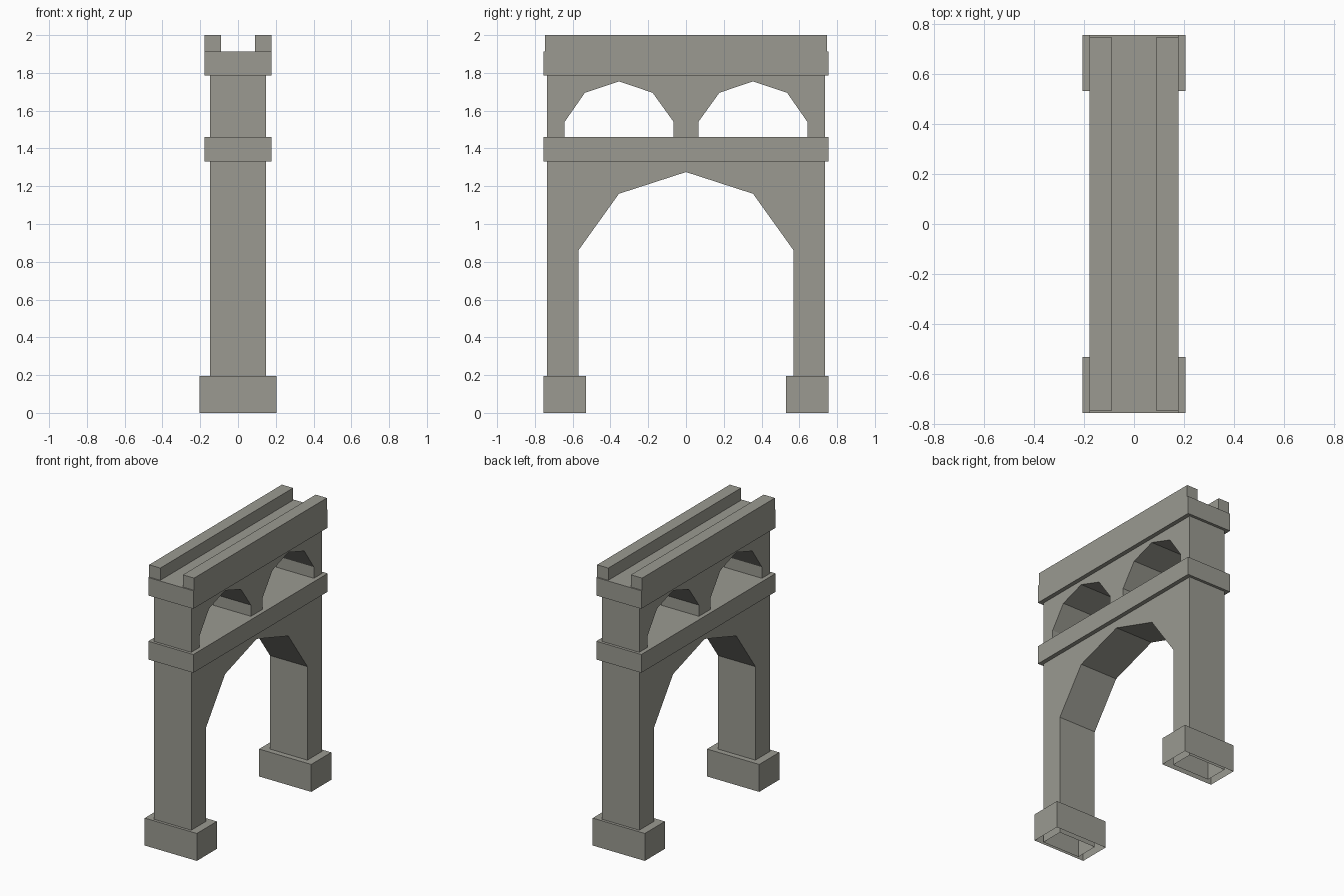
import bpy, bmesh

if "Cube" in bpy.data.objects:
    bpy.data.objects.remove(bpy.data.objects["Cube"])

stone = bpy.data.materials.new("grey_stone")
stone.diffuse_color = (0.325, 0.323, 0.283, 1)
stone.use_nodes = True
stone.node_tree.nodes["Principled BSDF"].inputs["Base Color"].default_value = stone.diffuse_color


def finish(name, bm, open_bottom=False):
    bmesh.ops.recalc_face_normals(bm, faces=bm.faces[:])
    if open_bottom:
        ground = [f for f in bm.faces if all(v.co.z < 1e-4 for v in f.verts)]
        bmesh.ops.delete(bm, geom=ground, context='FACES')
    mesh = bpy.data.meshes.new(name)
    bm.to_mesh(mesh)
    bm.free()
    mesh.materials.append(stone)
    obj = bpy.data.objects.new(name, mesh)
    bpy.context.collection.objects.link(obj)
    return obj


def box(name, x, y, z, open_bottom=False):
    """Box from (min, max) ranges."""
    bm = bmesh.new()
    bmesh.ops.create_cube(bm, size=1)
    for v in bm.verts:
        v.co = [r[0] if c < 0 else r[1] for c, r in zip(v.co, (x, y, z))]
    return finish(name, bm, open_bottom)


def wall(name, profile, half_x, open_bottom=False):
    """Extrude a (y, z) outline through the thickness of the wall."""
    bm = bmesh.new()
    face = bm.faces.new([bm.verts.new((-half_x, y, z)) for y, z in profile])
    ext = bmesh.ops.extrude_face_region(bm, geom=[face], use_keep_orig=True)
    verts = [g for g in ext["geom"] if isinstance(g, bmesh.types.BMVert)]
    bmesh.ops.translate(bm, verts=verts, vec=(2 * half_x, 0, 0))
    return finish(name, bm, open_bottom)


def mirror(points):
    return [(-y, z) for y, z in reversed(points)]


# Two tall pillars joined by the large faceted arch
half = [(0, 1.275), (0.355, 1.16), (0.57, 0.86), (0.57, 0),
        (0.735, 0), (0.735, 1.33)]
wall("main_arch", half + mirror(half[1:]), 0.147, True)

# Upper arcade with two small faceted openings
window = [(0.065, 1.46), (0.065, 1.54), (0.177, 1.695), (0.355, 1.755),
          (0.535, 1.695), (0.643, 1.54), (0.643, 1.46)]
half = window + [(0.735, 1.46), (0.735, 1.785)]
wall("upper_arcade", half + mirror(half), 0.147)

# Bands across the wall
box("middle_cornice", (-0.177, 0.177), (-0.755, 0.755), (1.33, 1.46))
box("top_deck", (-0.177, 0.177), (-0.755, 0.755), (1.785, 1.913))

# Parapets along both edges, and pillar feet open underneath
for s, side in ((-1, "left"), (1, "right")):
    box(side + "_parapet", sorted((s * 0.089, s * 0.177)),
        (-0.746, 0.746), (1.913, 2.0))
for s, side in ((-1, "front"), (1, "back")):
    box(side + "_foot", (-0.205, 0.205), sorted((s * 0.53, s * 0.755)),
        (0, 0.195), True)
